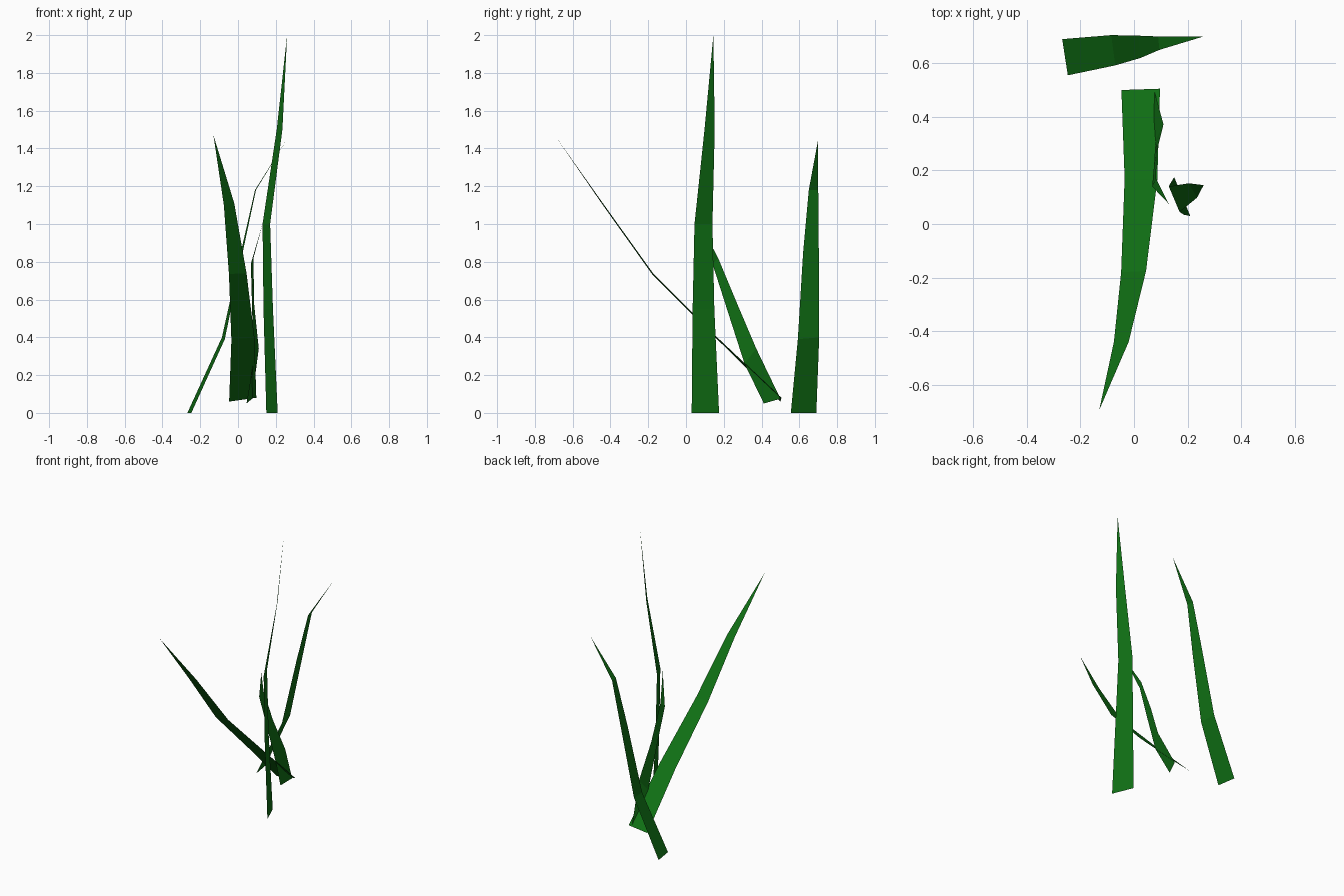
import bpy

# Shared leaf colour
green = bpy.data.materials.new("leaf_green")
green.diffuse_color = (0.005, 0.16, 0.007, 1)


def blade(name, rows, tip):
    """Flat strip of left/right edge pairs, closing in a pointed tip."""
    verts = [p for row in rows for p in row] + [tip]
    n = len(rows)
    faces = [(2 * i, 2 * i + 1, 2 * i + 3, 2 * i + 2) for i in range(n - 1)]
    faces.append((2 * n - 2, 2 * n - 1, 2 * n))
    mesh = bpy.data.meshes.new(name)
    mesh.from_pydata(verts, [], faces)
    mesh.materials.append(green)
    ob = bpy.data.objects.new(name, mesh)
    bpy.context.collection.objects.link(ob)
    return ob


# Tall upright blade
blade("tall_blade", [
    ((0.15, 0.175, 0), (0.21, 0.03, 0)),
    ((0.135, 0.15, 0.55), (0.185, 0.035, 0.55)),
    ((0.13, 0.14, 1.0), (0.17, 0.045, 1.0)),
    ((0.205, 0.152, 1.5), (0.235, 0.098, 1.5))], (0.26, 0.145, 2.0))

# Wide blade leaning to the front
blade("front_leaning_blade", [
    ((-0.047, 0.5, 0.06), (0.097, 0.505, 0.08)),
    ((-0.035, 0.17, 0.385), (0.087, 0.165, 0.40)),
    ((-0.048, -0.18, 0.735), (0.045, -0.175, 0.74)),
    ((-0.075, -0.44, 1.10), (-0.02, -0.44, 1.11))], (-0.13, -0.695, 1.47))

# Rear blade leaning to the right
blade("rear_blade", [
    ((-0.268, 0.69, 0), (-0.247, 0.555, 0)),
    ((-0.085, 0.705, 0.40), (-0.07, 0.592, 0.39)),
    ((0.015, 0.703, 0.85), (0.025, 0.62, 0.85)),
    ((0.09, 0.70, 1.18), (0.095, 0.65, 1.18))], (0.26, 0.70, 1.45))

# Short blade between the others
blade("short_blade", [
    ((0.045, 0.412, 0.05), (0.075, 0.5, 0.075)),
    ((0.08, 0.31, 0.26), (0.11, 0.372, 0.34)),
    ((0.075, 0.22, 0.54), (0.085, 0.27, 0.58)),
    ((0.068, 0.14, 0.79), (0.082, 0.17, 0.82))], (0.13, 0.075, 1.0))
